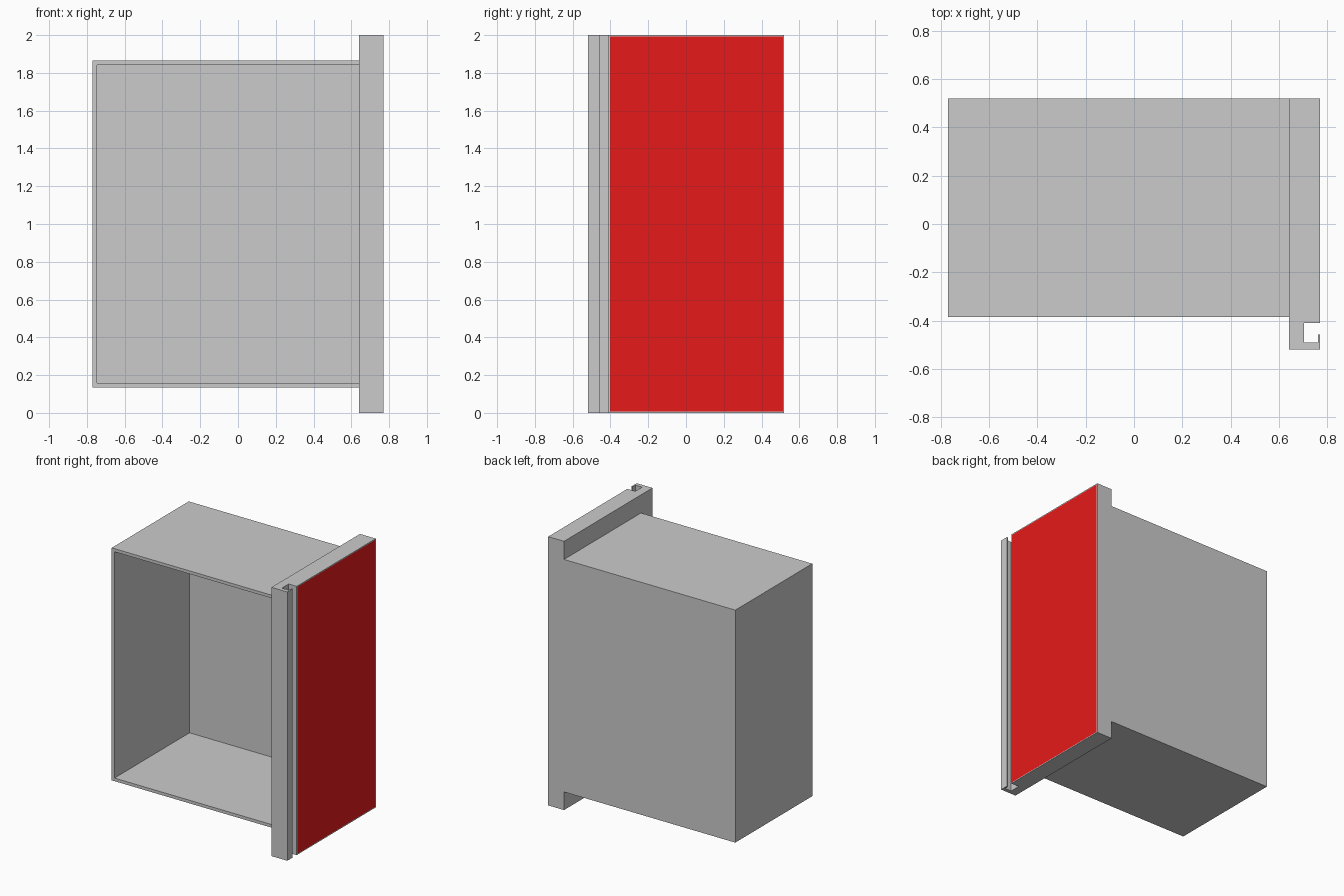
import bpy, bmesh
from mathutils import Matrix

if "Cube" in bpy.data.objects:
    bpy.data.objects.remove(bpy.data.objects["Cube"])


def finish(bm, name):
    bmesh.ops.recalc_face_normals(bm, faces=bm.faces[:])
    mesh = bpy.data.meshes.new(name)
    bm.to_mesh(mesh)
    bm.free()
    obj = bpy.data.objects.new(name, mesh)
    bpy.context.collection.objects.link(obj)
    return obj


# Open-fronted housing: a box without its front and right sides, thickened inward
x0, x1, y0, y1, z0, z1 = -0.77, 0.64, -0.385, 0.52, 0.135, 1.865
bm = bmesh.new()
bmesh.ops.create_cube(bm, size=1, matrix=(
    Matrix.Translation(((x0 + x1) / 2, (y0 + y1) / 2, (z0 + z1) / 2))
    @ Matrix.Diagonal((x1 - x0, y1 - y0, z1 - z0, 1))))
bm.normal_update()
open_sides = [f for f in bm.faces if f.normal.y < -0.9 or f.normal.x > 0.9]
bmesh.ops.delete(bm, geom=open_sides, context='FACES')
mesh = bpy.data.meshes.new("housing")
bm.to_mesh(mesh)
bm.free()
housing = bpy.data.objects.new("housing", mesh)
bpy.context.collection.objects.link(housing)
wall = housing.modifiers.new("wall", 'SOLIDIFY')
wall.thickness = 0.023
wall.offset = -1
wall.use_even_offset = True

# Side panel: one cross-section with a hooked finger groove, extruded upward
profile = [(0.64, -0.52), (0.77, -0.52), (0.77, -0.457), (0.76, -0.457),
           (0.76, -0.49), (0.704, -0.49), (0.704, -0.41), (0.77, -0.41),
           (0.77, 0.52), (0.64, 0.52)]
bm = bmesh.new()
base = bm.faces.new([bm.verts.new((x, y, 0)) for x, y in profile])
top = bmesh.ops.extrude_face_region(bm, geom=[base])["geom"]
bmesh.ops.translate(bm, vec=(0, 0, 2),
                    verts=[v for v in top if isinstance(v, bmesh.types.BMVert)])
bmesh.ops.recalc_face_normals(bm, faces=bm.faces[:])

# Red face inside a thin grey border
outer = max((f for f in bm.faces if f.normal.x > 0.9), key=lambda f: f.calc_area())
bmesh.ops.inset_individual(bm, faces=[outer], thickness=0.01)
outer.material_index = 1
panel = finish(bm, "side_panel")
grey = bpy.data.materials.new("grey")
red = bpy.data.materials.new("red")
red.diffuse_color = (0.8, 0.01, 0.01, 1)
red.use_nodes = True
red.node_tree.nodes["Principled BSDF"].inputs["Base Color"].default_value = red.diffuse_color
panel.data.materials.append(grey)
panel.data.materials.append(red)
